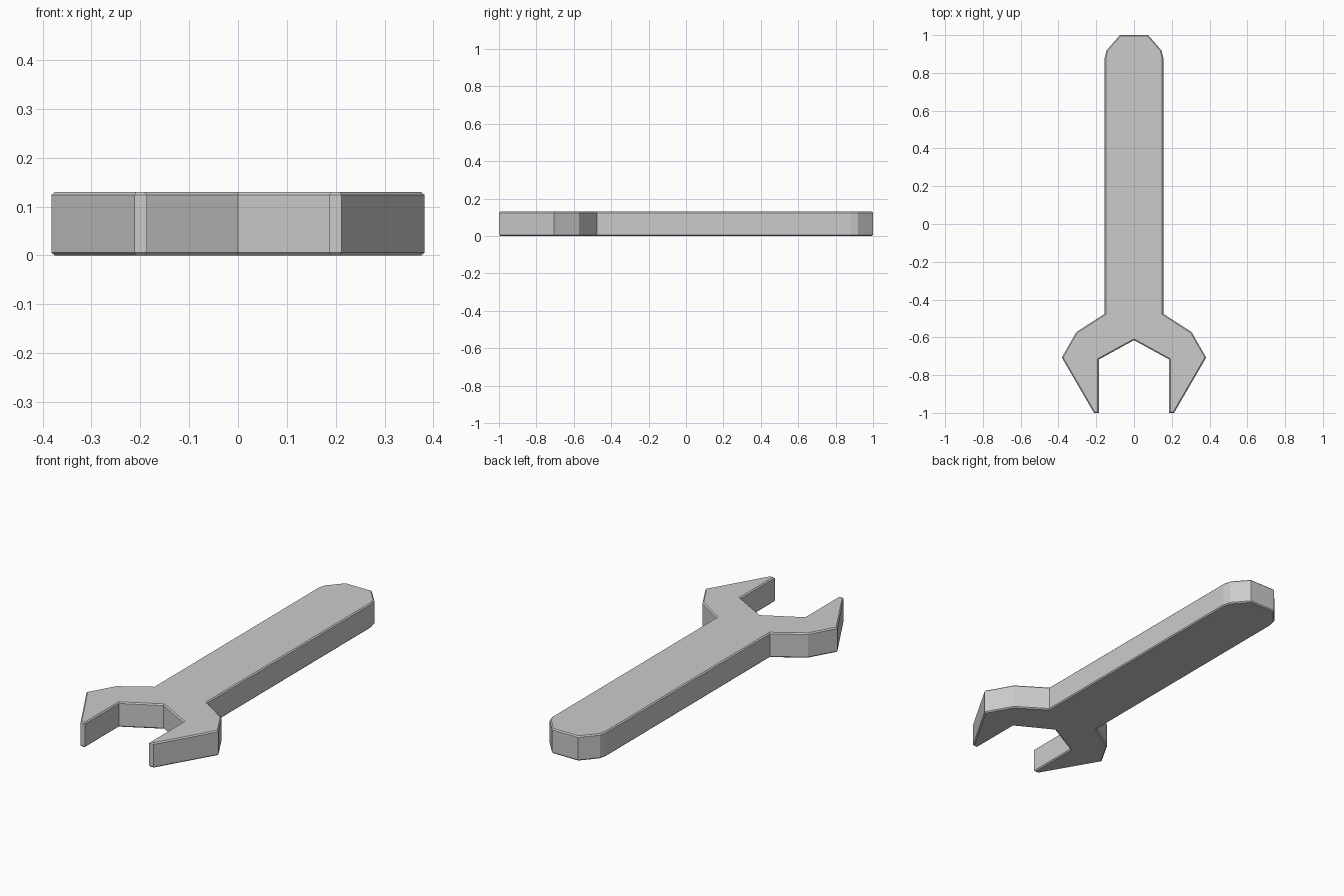
import bpy, bmesh

if "Cube" in bpy.data.objects:
    bpy.data.objects.remove(bpy.data.objects["Cube"])

HEIGHT = 0.13
BEVEL = 0.006

# Right half of the outline, from handle end down to the jaw
half = [(0.075, 1.0), (0.145, 0.92), (0.155, 0.88), (0.155, -0.475),
        (0.305, -0.572), (0.382, -0.707), (0.212, -1.0), (0.186, -1.0),
        (0.186, -0.717)]
notch = [(0.0, -0.615)]
outline = half + notch + [(-x, y) for x, y in reversed(half)]

# Flat outline extruded upwards
bm = bmesh.new()
base = bm.faces.new([bm.verts.new((x, y, 0)) for x, y in outline])
ext = bmesh.ops.extrude_face_region(bm, geom=[base])
top = [v for v in ext["geom"] if isinstance(v, bmesh.types.BMVert)]
bmesh.ops.translate(bm, verts=top, vec=(0, 0, HEIGHT))
bmesh.ops.recalc_face_normals(bm, faces=bm.faces)

# Thin chamfer around the top and bottom rims
rims = [e for e in bm.edges if abs(e.verts[0].co.z - e.verts[1].co.z) < 1e-5]
bmesh.ops.bevel(bm, geom=rims, offset=BEVEL, offset_type='OFFSET',
                segments=1, profile=0.5, affect='EDGES')

mesh = bpy.data.meshes.new("wrench")
bm.to_mesh(mesh)
bm.free()
bpy.context.collection.objects.link(bpy.data.objects.new("wrench", mesh))
